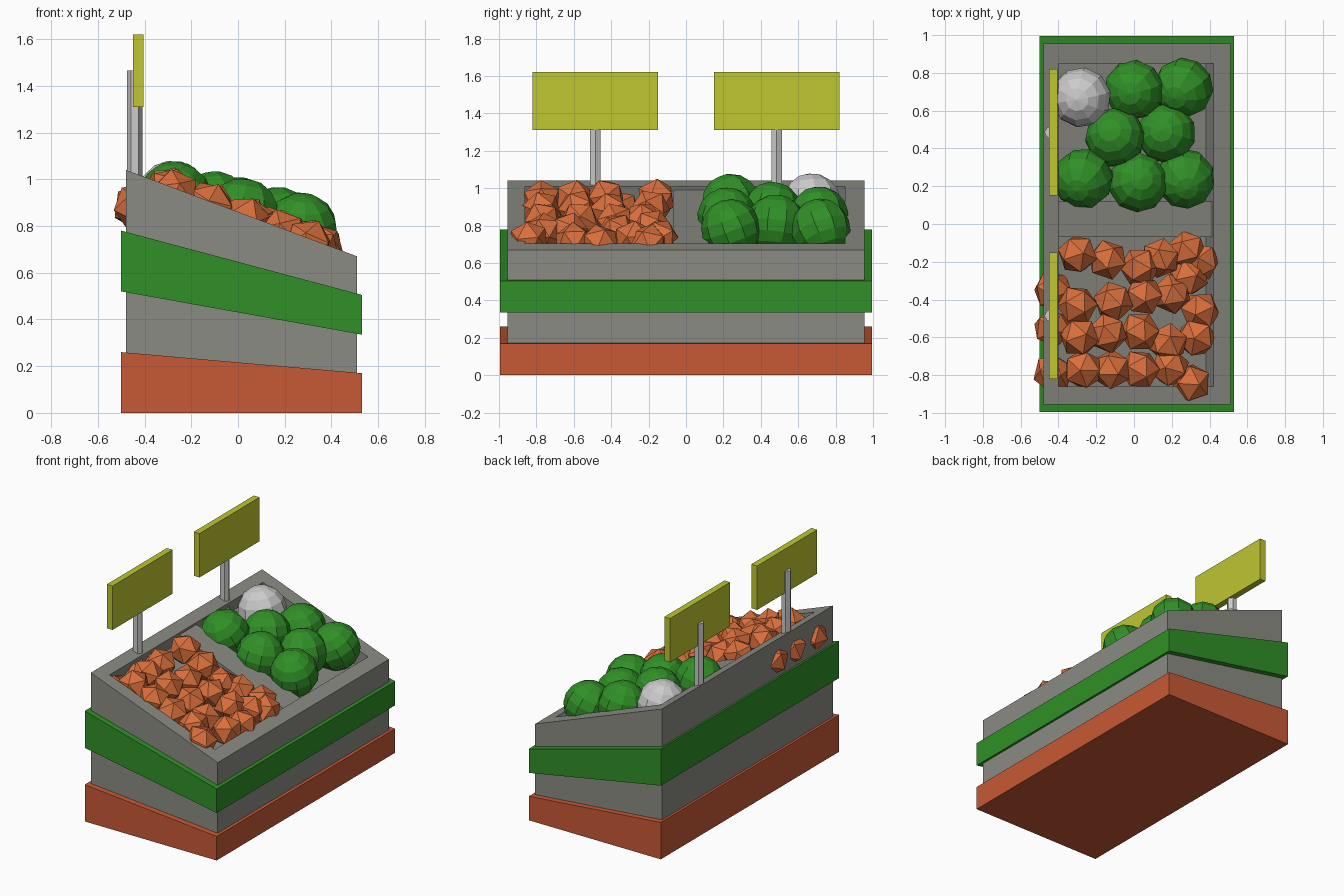
import bpy, bmesh, math, random
from mathutils import Matrix, Vector, Euler

if "Cube" in bpy.data.objects:
    bpy.data.objects.remove(bpy.data.objects["Cube"])

random.seed(4)
SLOPE = math.atan2(0.37, 0.99)


def rim(x):
    """Height of the sloping top at x."""
    return 1.04 - 0.374 * (x + 0.48)


def material(name, rgb):
    m = bpy.data.materials.new(name)
    m.diffuse_color = (*rgb, 1)
    m.use_nodes = True
    m.node_tree.nodes["Principled BSDF"].inputs["Base Color"].default_value = m.diffuse_color
    return m


GREEN = material("leaf_green", (0.03, 0.28, 0.02))
ORANGE = material("band_orange", (0.58, 0.10, 0.035))
FRUIT = material("fruit_orange", (0.70, 0.16, 0.045))
YELLOW = material("sign_yellow", (0.52, 0.57, 0.03))
BODY = material("body_grey", (0.26, 0.26, 0.23))


def finish(bm, name, mat=None):
    bmesh.ops.recalc_face_normals(bm, faces=bm.faces)
    me = bpy.data.meshes.new(name)
    bm.to_mesh(me)
    bm.free()
    ob = bpy.data.objects.new(name, me)
    bpy.context.collection.objects.link(ob)
    if mat:
        me.materials.append(mat)
    return ob


def prism(name, profile, y0, y1, mat=None):
    bm = bmesh.new()
    face = bm.faces.new([bm.verts.new((x, y0, z)) for x, z in profile])
    ext = bmesh.ops.extrude_face_region(bm, geom=[face])
    # the extrusion keeps the starting face, so the prism is closed
    bmesh.ops.translate(bm, vec=(0, y1 - y0, 0),
                        verts=[v for v in ext["geom"] if isinstance(v, bmesh.types.BMVert)])
    return finish(bm, name, mat)


def box(name, centre, size, mat=None, tilt=0.0):
    bm = bmesh.new()
    bmesh.ops.create_cube(bm, size=1, matrix=Matrix.Translation(centre)
                          @ Matrix.Rotation(tilt, 4, 'Y') @ Matrix.Diagonal((*size, 1)))
    return finish(bm, name, mat)


# Sloping crate body with two wider coloured bands
body = prism("crate_body", [(-0.48, 0.02), (0.51, 0.02), (0.51, 0.67), (-0.48, 1.04)], -0.955, 0.955, BODY)
prism("lower_band", [(-0.5, 0), (0.53, 0), (0.53, 0.17), (-0.5, 0.26)], -0.995, 0.995, ORANGE)
prism("upper_band", [(-0.5, 0.52), (0.53, 0.335), (0.53, 0.505), (-0.5, 0.78)], -0.995, 0.995, GREEN)

# Recessed tray in the sloping top
cutter = box("tray_cutter", (0.01, -0.005, rim(0.01)), (0.876, 1.71, 0.22), tilt=SLOPE)
cutter.hide_render = True
mod = body.modifiers.new("tray", 'BOOLEAN')
mod.operation, mod.solver, mod.object = 'DIFFERENCE', 'EXACT', cutter
bpy.context.view_layer.objects.active = body
bpy.ops.object.modifier_apply(modifier=mod.name)
bpy.data.objects.remove(cutter)

# Divider between the two compartments
down = Vector((-math.sin(SLOPE), 0, -math.cos(SLOPE)))
box("tray_divider", Vector((0.01, 0.025, rim(0.01))) + down * 0.072, (0.874, 0.19, 0.1), BODY, SLOPE)

# Signs on hexagonal posts
for side, y in (("left", -0.485), ("right", 0.485)):
    box(side + "_sign_board", (-0.428, y, 1.465), (0.045, 0.67, 0.31), YELLOW)
    bm = bmesh.new()
    bmesh.ops.create_cone(bm, segments=6, radius1=0.033, radius2=0.033, depth=0.515, cap_ends=True,
                          matrix=Matrix.Translation((-0.442, y, 1.2075)) @ Matrix.Rotation(math.pi / 2, 4, 'Z'))
    finish(bm, side + "_sign_post")

# Cabbages: one grey, the rest green
heads = [(-0.28, 0.67), (0.0, 0.71), (0.26, 0.72), (-0.10, 0.46),
         (0.17, 0.48), (-0.27, 0.24), (0.02, 0.22), (0.27, 0.24)]
for i, (x, y) in enumerate(heads):
    bm = bmesh.new()
    turn = Euler((random.uniform(-.3, .3), random.uniform(0, .5), random.uniform(0, 6))).to_matrix().to_4x4()
    bmesh.ops.create_uvsphere(bm, u_segments=10, v_segments=8, radius=0.16,
                              matrix=Matrix.Translation((x, y, 0.85 - 0.25 * x)) @ turn)
    finish(bm, f"cabbage_{i + 1}", GREEN if i else None)

# Oranges: rough icosahedra, rows given as y: x positions
fruit = [(-.30, -.16), (-.14, -.19), (.03, -.23), (.14, -.18), (.28, -.14), (.35, -.2), (.29, -.28),
         (-.30, -.43), (-.11, -.41), (.05, -.38), (.20, -.37), (.35, -.46),
         (-.29, -.60), (-.14, -.58), (.03, -.57), (.18, -.63), (.33, -.60),
         (-.27, -.77), (-.12, -.77), (.03, -.77), (.19, -.76), (.30, -.84)]
low_fruit = [(-.43, -.35), (-.43, -.55), (-.43, -.79)]
for i, (x, y) in enumerate(fruit + low_fruit):
    drop = 0.025 if i < len(fruit) else 0.14
    bm = bmesh.new()
    turn = Euler([random.uniform(0, 6) for _ in range(3)]).to_matrix().to_4x4()
    bmesh.ops.create_icosphere(bm, subdivisions=1, radius=0.108,
                               matrix=Matrix.Translation((x, y, rim(x) - drop)) @ turn)
    finish(bm, f"orange_{i + 1}", FRUIT)
